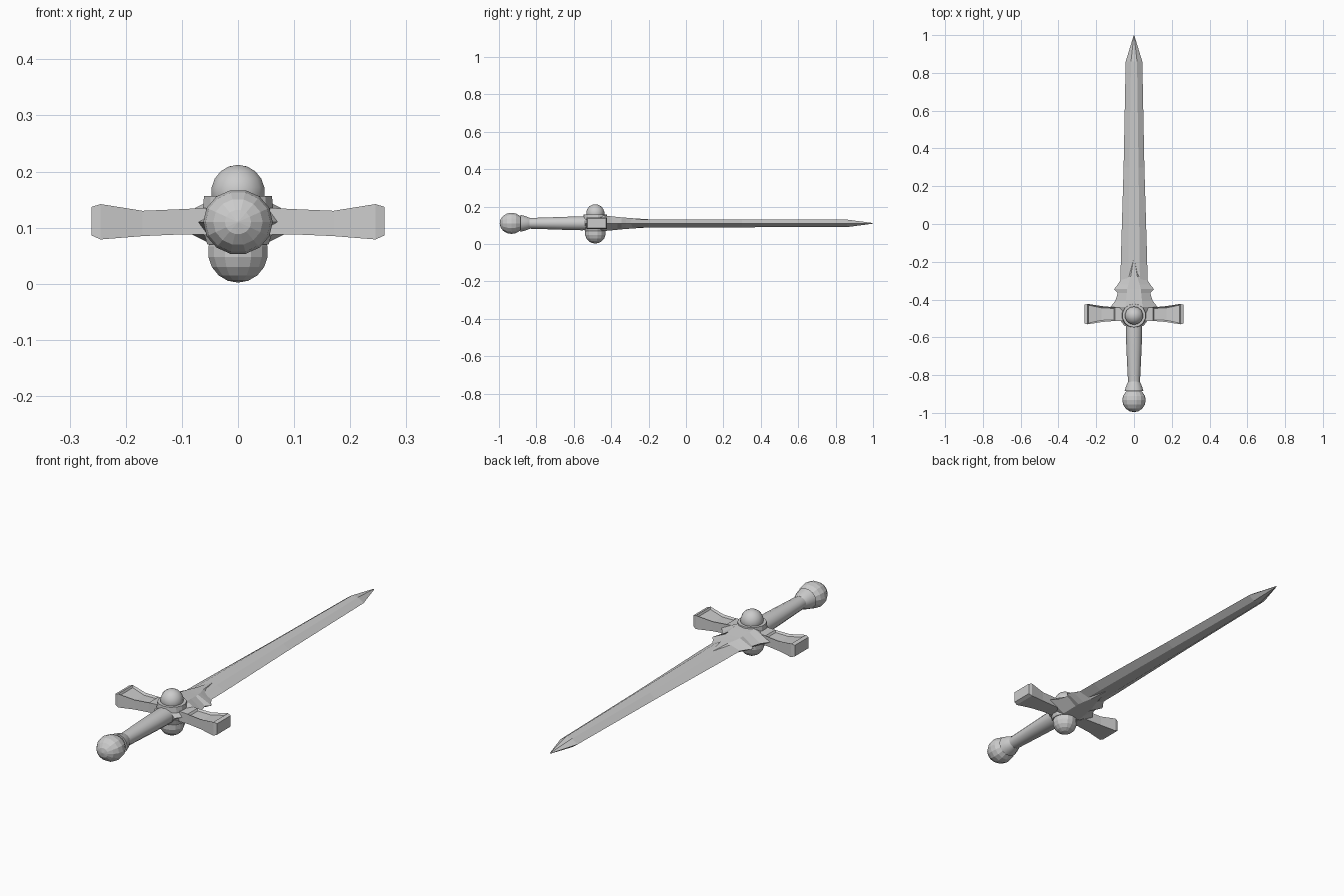
import bpy, bmesh
from math import sin, cos, pi
from mathutils import Matrix

if "Cube" in bpy.data.objects:
    bpy.data.objects.remove(bpy.data.objects["Cube"])

ZC = 0.11  # mid-plane height of the sword


def finish(name, bm, smooth=None):
    bmesh.ops.recalc_face_normals(bm, faces=bm.faces[:])
    me = bpy.data.meshes.new(name)
    bm.to_mesh(me)
    bm.free()
    ob = bpy.data.objects.new(name, me)
    bpy.context.collection.objects.link(ob)
    if smooth:
        bpy.ops.object.select_all(action='DESELECT')
        ob.select_set(True)
        bpy.context.view_layer.objects.active = ob
        bpy.ops.object.shade_smooth_by_angle(angle=smooth)
    return ob


def loft(rings):
    """Skin a list of equal-length rings and cap both ends."""
    bm = bmesh.new()
    vs = [[bm.verts.new(p) for p in r] for r in rings]
    n = len(rings[0])
    for a, b in zip(vs, vs[1:]):
        for i in range(n):
            j = (i + 1) % n
            bm.faces.new((a[i], a[j], b[j], b[i]))
    bm.faces.new(vs[0])
    bm.faces.new(vs[-1])
    return bm


def hex_ring(y, w, flat, h):
    return [(-w, y, ZC), (-flat, y, ZC + h), (flat, y, ZC + h),
            (w, y, ZC), (flat, y, ZC - h), (-flat, y, ZC - h)]


def round_ring(y, rx, rz, n=14):
    return [(rx * cos(2 * pi * i / n), y, ZC + rz * sin(2 * pi * i / n))
            for i in range(n)]


def turned(name, profile, smooth):
    return finish(name, loft([round_ring(*p) for p in profile]), smooth)


# Blade: hexagonal section tapering to a point
blade = [(-0.45, 0.072, 0.032, 0.021), (-0.2, 0.07, 0.03, 0.021),
         (0.3, 0.055, 0.024, 0.021), (0.86, 0.044, 0.016, 0.02),
         (0.998, 0.002, 0.001, 0.002)]
finish("blade", loft([hex_ring(*s) for s in blade]))

# Spiked blade collar with a central tongue running onto the blade
collar = [(-0.54, 0.05, 0.03, 0.027), (-0.44, 0.125, 0.045, 0.041),
          (-0.405, 0.098, 0.042, 0.038), (-0.365, 0.086, 0.038, 0.034),
          (-0.345, 0.105, 0.036, 0.032), (-0.32, 0.086, 0.03, 0.03),
          (-0.28, 0.06, 0.018, 0.027), (-0.19, 0.012, 0.003, 0.021)]
finish("blade_collar", loft([hex_ring(*s) for s in collar]))

# Crossguard: rectangular section flaring to the ends (x, half depth, low z, high z)
half = [(0.04, 0.035, 0.087, 0.136), (0.1, 0.036, 0.088, 0.133),
        (0.17, 0.042, 0.085, 0.130), (0.245, 0.054, 0.079, 0.142),
        (0.261, 0.05, 0.086, 0.137)]
guard = [(-x, *r) for x, *r in reversed(half)] + half
bm = loft([[(x, -0.477 - d, lo), (x, -0.477 + d, lo),
            (x, -0.477 + d, hi), (x, -0.477 - d, hi)] for x, d, lo, hi in guard])
bm.normal_update()
bmesh.ops.recalc_face_normals(bm, faces=bm.faces[:])
for s in (-1, 1):
    panel = [f for f in bm.faces if f.normal.z > 0.9
             and 0.12 < s * f.calc_center_median().x < 0.25]
    bmesh.ops.inset_region(bm, faces=panel, thickness=0.009, depth=-0.008)
finish("crossguard", bm)

# Jewel on each face of the guard, with its setting ring
for side, r, z in (("top", 0.049, 0.163), ("bottom", 0.055, 0.057)):
    bm = bmesh.new()
    bmesh.ops.create_uvsphere(bm, u_segments=14, v_segments=9, radius=r,
                              matrix=Matrix.Translation((0, -0.485, z)))
    finish("jewel_" + side, bm, 0.6 if side == "top" else None)
for side, r1, r2, z in (("top", 0.065, 0.062, 0.143), ("bottom", 0.056, 0.064, 0.083)):
    bm = bmesh.new()
    bmesh.ops.create_cone(bm, cap_ends=True, segments=14, radius1=r1, radius2=r2,
                          depth=0.026, matrix=Matrix.Translation((0, -0.485, z)))
    finish("jewel_setting_" + side, bm)

# Grip: slightly swollen oval handle
turned("grip", [(-0.85, 0.031, 0.029), (-0.75, 0.036, 0.032), (-0.64, 0.041, 0.036),
                (-0.56, 0.043, 0.038), (-0.5, 0.043, 0.037)], 0.6)

# Pommel: neck ring, groove and faceted ball
turned("pommel_neck", [(-0.885, 0.05, 0.047), (-0.865, 0.044, 0.041),
                       (-0.845, 0.036, 0.034), (-0.835, 0.03, 0.03)], 0.6)
turned("pommel", [(-0.933 - 0.063 * cos(pi * t), 0.061 * sin(pi * t) + 0.001,
                   0.057 * sin(pi * t) + 0.001)
                  for t in (0, 0.12, 0.25, 0.38, 0.5, 0.62, 0.75, 0.88, 1)], None)
